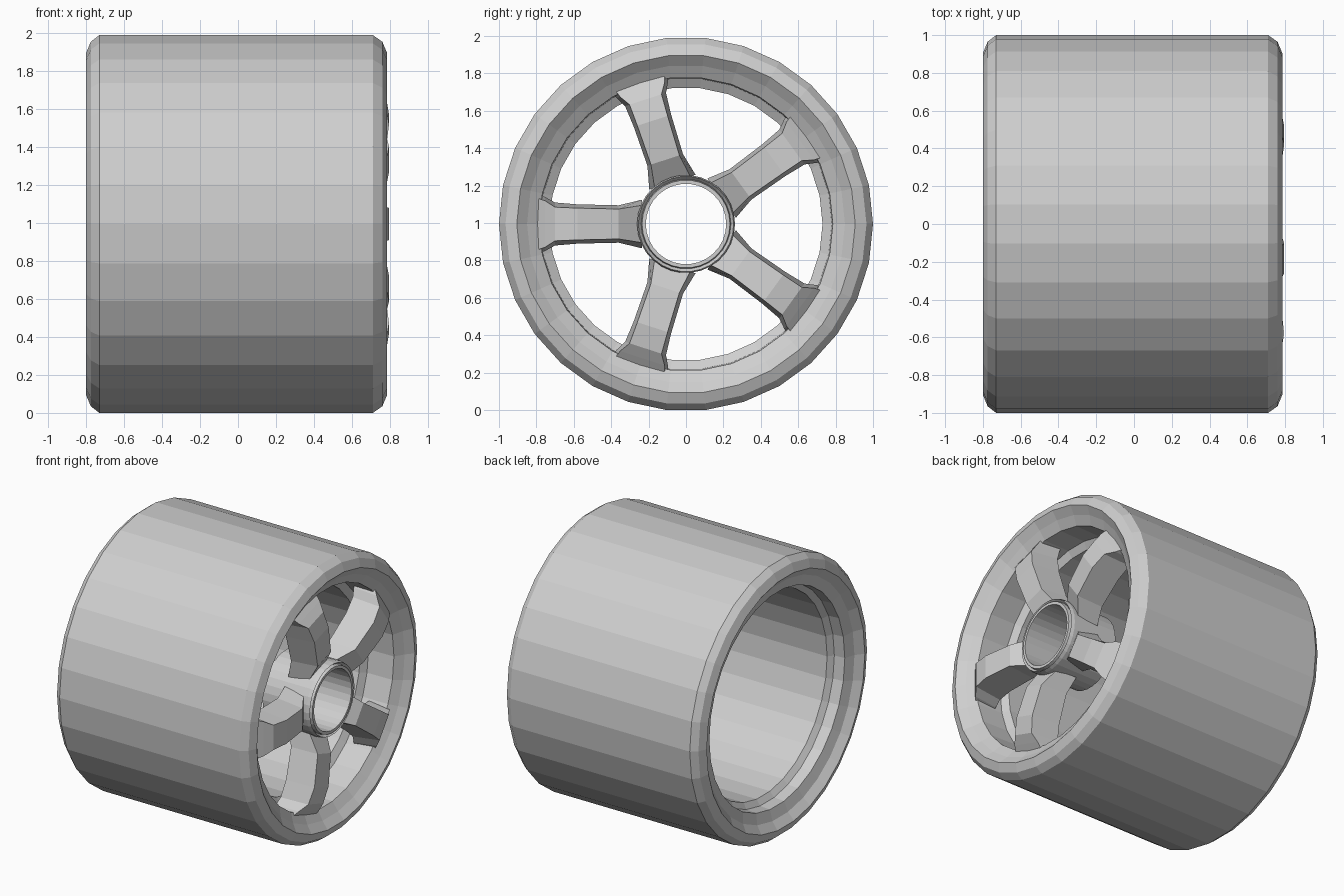
import bpy, bmesh, math
from mathutils import Matrix, Vector

if "Cube" in bpy.data.objects:
    bpy.data.objects.remove(bpy.data.objects["Cube"])

SIDES = 30
ZC = math.cos(math.pi / SIDES)      # wheel centre height so a flat rests on z = 0

grey = bpy.data.materials.new("light_grey")
grey.diffuse_color = (0.62, 0.62, 0.62, 1)
grey.use_nodes = True
grey.node_tree.nodes["Principled BSDF"].inputs["Base Color"].default_value = grey.diffuse_color


def finish(bm, name):
    me = bpy.data.meshes.new(name)
    bm.to_mesh(me)
    bm.free()
    me.materials.append(grey)
    ob = bpy.data.objects.new(name, me)
    ob.location.z = ZC
    bpy.context.collection.objects.link(ob)
    return ob


def lathe(name, profile, closed=False):
    """Spin an (x, radius) profile round the x axis."""
    bm = bmesh.new()
    rings = []
    for x, r in profile:
        rings.append([bm.verts.new((x, r * math.cos(a), r * math.sin(a)))
                      for a in (2 * math.pi * j / SIDES for j in range(SIDES))])
    n = len(rings)
    for i in range(n if closed else n - 1):
        a, b = rings[i], rings[(i + 1) % n]
        for j in range(SIDES):
            k = (j + 1) % SIDES
            bm.faces.new((a[j], a[k], b[k], b[j]))
    return finish(bm, name)


def spoke(name, angle):
    """Loft of trapezoid sections: radius, front half width, back half width, front x, back x."""
    sections = [(0.235, 0.10, 0.13, 0.69, 0.54),
                (0.36, 0.08, 0.10, 0.77, 0.57),
                (0.58, 0.085, 0.105, 0.795, 0.58),
                (0.70, 0.09, 0.115, 0.775, 0.57),
                (0.755, 0.125, 0.145, 0.735, 0.56),
                (0.80, 0.14, 0.16, 0.70, 0.55)]
    rot = Matrix.Rotation(angle, 4, 'X')
    bm = bmesh.new()
    loops = []
    for r, f, b, xf, xb in sections:
        pts = ((xf, r, -f), (xf, r, f), (xb, r, b), (xb, r, -b))
        loops.append([bm.verts.new(rot @ Vector(p)) for p in pts])
    for a, b in zip(loops, loops[1:]):
        for j in range(4):
            k = (j + 1) % 4
            bm.faces.new((a[j], a[k], b[k], b[j]))
    bm.faces.new(loops[0])
    bm.faces.new(loops[-1])
    bmesh.ops.recalc_face_normals(bm, faces=bm.faces)
    return finish(bm, name)


# Tyre: wide drum with rounded shoulders
lathe("tyre", [(-0.755, 0.85), (-0.80, 0.905), (-0.775, 0.965), (-0.73, 1.0),
               (0.71, 1.0), (0.76, 0.965), (0.785, 0.905), (0.74, 0.85)])

# Rim: sloping lip, front step, barrel and rear step
lathe("rim", [(0.74, 0.85), (0.70, 0.785), (0.50, 0.78), (0.47, 0.73),
              (-0.62, 0.73), (-0.65, 0.77), (-0.73, 0.775), (-0.755, 0.85)])

# Hub: bored tube with a stepped front collar
lathe("hub", [(0.38, 0.215), (0.38, 0.262), (0.73, 0.262), (0.755, 0.255),
              (0.735, 0.24), (0.76, 0.235), (0.76, 0.215)], closed=True)

# Five spokes
for i in range(5):
    spoke("spoke_%d" % (i + 1), math.radians(36 + 72 * i))
